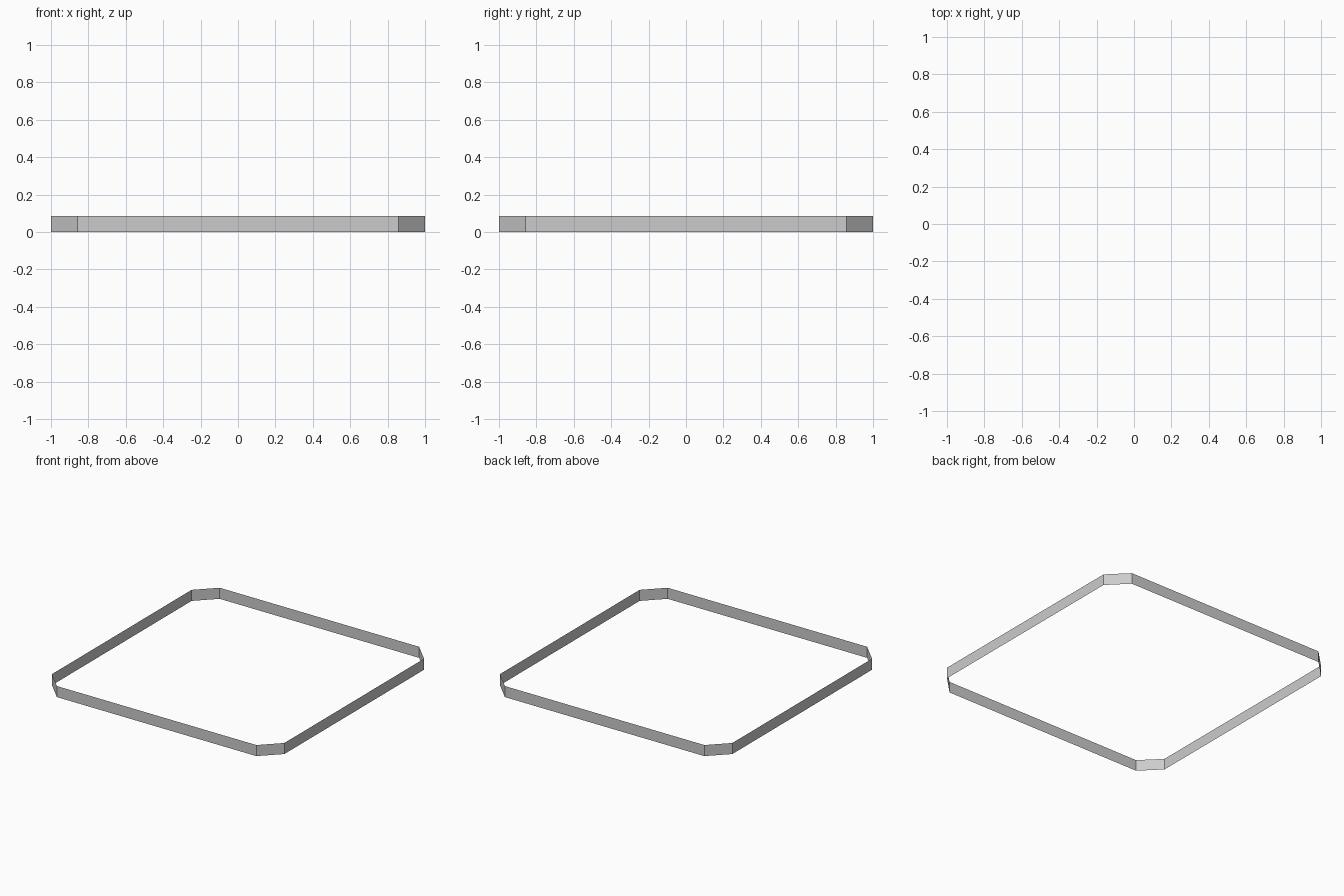
import bpy, bmesh

if "Cube" in bpy.data.objects:
    bpy.data.objects.remove(bpy.data.objects["Cube"])

HALF, INNER, HEIGHT = 1.0, 0.858, 0.086

# Octagonal outline: a square with chamfered corners, counter-clockwise
outline = []
x0, y0, x1, y1 = HALF, -INNER, HALF, INNER
for _ in range(4):
    outline += [(x0, y0), (x1, y1)]
    x0, y0, x1, y1 = -y0, x0, -y1, x1

# Open, paper-thin wall band raised from the outline
bm = bmesh.new()
ring = [bm.verts.new((x, y, 0)) for x, y in outline]
edges = [bm.edges.new((ring[i], ring[(i + 1) % 8])) for i in range(8)]
raised = bmesh.ops.extrude_edge_only(bm, edges=edges)["geom"]
bmesh.ops.translate(bm, vec=(0, 0, HEIGHT),
                    verts=[g for g in raised if isinstance(g, bmesh.types.BMVert)])

# Face every panel outwards
bm.normal_update()
inward = [f for f in bm.faces if f.normal.dot(f.calc_center_median().xy.to_3d()) < 0]
bmesh.ops.reverse_faces(bm, faces=inward)

mesh = bpy.data.meshes.new("wall_band")
bm.to_mesh(mesh)
bm.free()
bpy.context.collection.objects.link(bpy.data.objects.new("wall_band", mesh))
